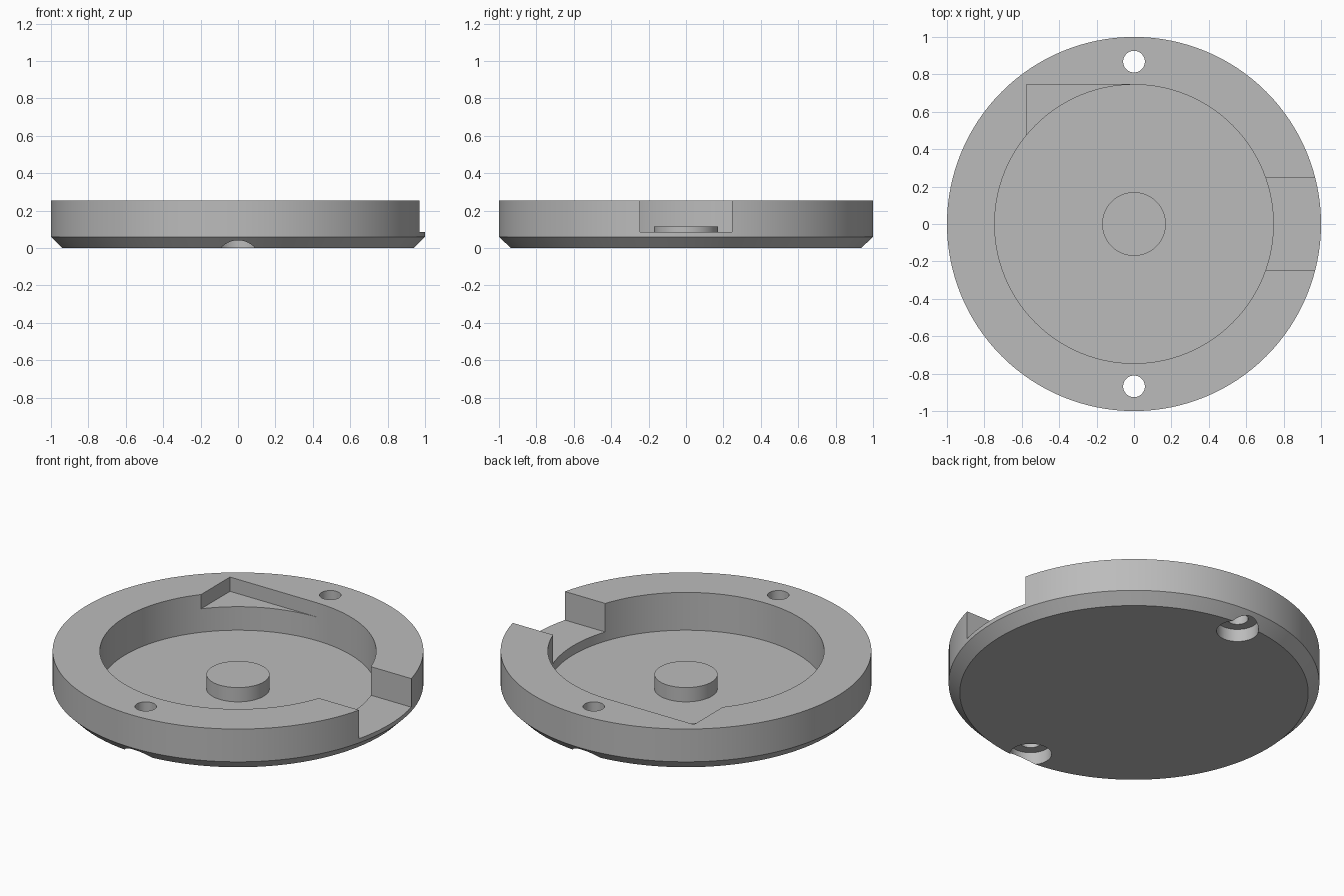
import bpy
import bmesh
import math

if "Cube" in bpy.data.objects:
    bpy.data.objects.remove(bpy.data.objects["Cube"], do_unlink=True)

SEGMENTS = 128
TOP = 0.255
OVER = 0.1  # how far cutters pass beyond the surface

grey = bpy.data.materials.new("plain grey")
grey.use_nodes = True
colour = (0.5, 0.5, 0.5, 1)
grey.diffuse_color = colour
grey.node_tree.nodes["Principled BSDF"].inputs["Base Color"].default_value = colour


def lathe(name, profile):
    """Revolve an (r, z) profile that starts and ends on the axis."""
    bm = bmesh.new()
    verts = [bm.verts.new((r, 0, z)) for r, z in profile]
    edges = [bm.edges.new(pair) for pair in zip(verts, verts[1:])]
    bmesh.ops.spin(bm, geom=verts + edges, cent=(0, 0, 0), axis=(0, 0, 1),
                   angle=math.tau, steps=SEGMENTS, use_merge=False)
    bmesh.ops.remove_doubles(bm, verts=bm.verts[:], dist=1e-5)
    bmesh.ops.recalc_face_normals(bm, faces=bm.faces[:])
    mesh = bpy.data.meshes.new(name)
    bm.to_mesh(mesh)
    bm.free()
    mesh.materials.append(grey)
    obj = bpy.data.objects.new(name, mesh)
    bpy.context.collection.objects.link(obj)
    return obj


def cut(target, cutter):
    """Subtract the cutter from the target, then discard the cutter."""
    cutter.hide_render = True
    cutter.data.materials.append(grey)
    mod = target.modifiers.new("cut", 'BOOLEAN')
    mod.operation = 'DIFFERENCE'
    mod.solver = 'EXACT'
    mod.object = cutter
    bpy.ops.object.select_all(action='DESELECT')
    bpy.context.view_layer.objects.active = target
    target.select_set(True)
    bpy.ops.object.modifier_apply(modifier=mod.name)
    bpy.data.objects.remove(cutter, do_unlink=True)


def box(low, high):
    centre = [(a + b) / 2 for a, b in zip(low, high)]
    bpy.ops.mesh.primitive_cube_add(size=1, location=centre)
    obj = bpy.context.object
    obj.scale = [b - a for a, b in zip(low, high)]
    bpy.context.view_layer.update()
    return obj


def cylinder(radius, y, low, high):
    bpy.ops.mesh.primitive_cylinder_add(vertices=48, radius=radius, depth=high - low,
                                        location=(0, y, (low + high) / 2))
    return bpy.context.object


# Round housing: chamfered base, rim, recess and centre boss
housing = lathe("round_housing", [
    (0, 0), (0.94, 0), (1, 0.06), (1, TOP), (0.745, TOP),
    (0.745, 0.03), (0.17, 0.03), (0.17, 0.115), (0, 0.115)])

# Side notch through the rim
cut(housing, box((0.5, -0.245, 0.085), (1 + OVER, 0.245, TOP + OVER)))

# Shallow square corner pocket
cut(housing, box((-0.575, 0.3, 0.17), (0, 0.746, TOP + OVER)))

# Counterbored screw holes at front and back
for y in (-0.868, 0.868):
    cut(housing, cylinder(0.058, y, -OVER, TOP + OVER))
    cut(housing, cylinder(0.113, y, -OVER, 0.075))

bpy.ops.object.select_all(action='DESELECT')
housing.select_set(True)
bpy.context.view_layer.objects.active = housing
bpy.ops.object.shade_smooth_by_angle(angle=math.radians(25))
